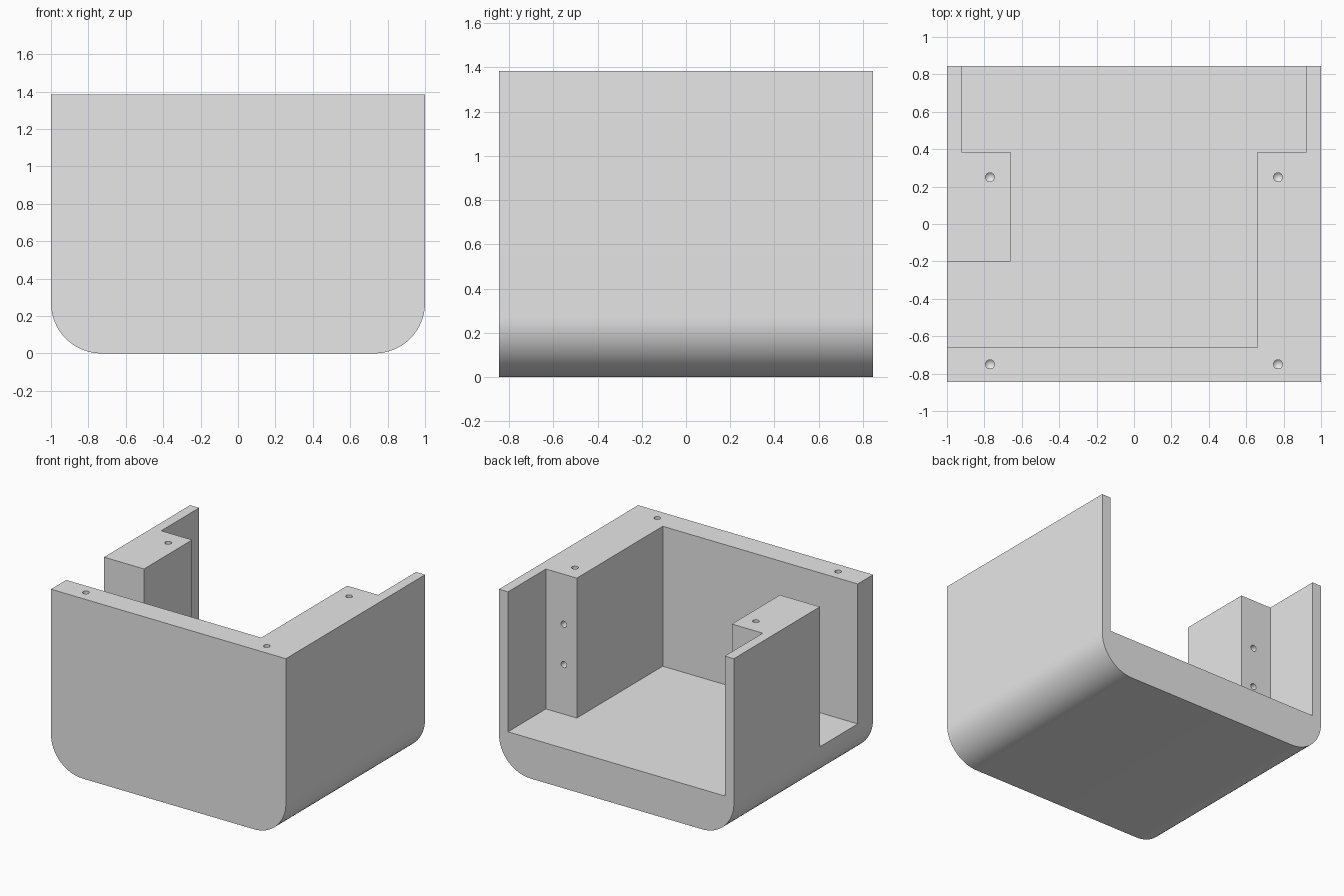
import bpy
import bmesh
from math import pi, sin, cos
from mathutils import Matrix, Vector

if "Cube" in bpy.data.objects:
    bpy.data.objects.remove(bpy.data.objects["Cube"], do_unlink=True)

HALF_W, HALF_D, HEIGHT = 1.0, 0.846, 1.385
FLOOR, RADIUS = 0.308, 0.27
POST_X, WALL_X, POST_BACK = 0.66, 0.923, 0.385
HOLE_X, HOLE_R = 0.77, 0.024

grey = bpy.data.materials.new("plain grey")
grey.use_nodes = True
grey.diffuse_color = (0.8, 0.8, 0.8, 1)
grey.node_tree.nodes["Principled BSDF"].inputs["Base Color"].default_value = (0.8, 0.8, 0.8, 1)


def make_object(name, bm):
    bmesh.ops.recalc_face_normals(bm, faces=bm.faces)
    mesh = bpy.data.meshes.new(name)
    bm.to_mesh(mesh)
    bm.free()
    mesh.materials.append(grey)
    obj = bpy.data.objects.new(name, mesh)
    bpy.context.collection.objects.link(obj)
    return obj


def prism(name, outline, direction):
    """Extrude a closed outline of 3D points along a direction."""
    bm = bmesh.new()
    face = bm.faces.new([bm.verts.new(p) for p in outline])
    grown = bmesh.ops.extrude_face_region(bm, geom=[face])["geom"]
    verts = [g for g in grown if isinstance(g, bmesh.types.BMVert)]
    bmesh.ops.translate(bm, verts=verts, vec=Vector(direction))
    return make_object(name, bm)


def add_drill(bm, mouth, depth, turn):
    """Round drill with a pointed tip, starting just outside the mouth."""
    made = bmesh.ops.create_cone(bm, cap_ends=True, segments=24,
                                 radius1=HOLE_R, radius2=HOLE_R, depth=depth)["verts"]
    tip = next(f for f in made[0].link_faces if len(f.verts) > 4 and f.normal.z < 0) \
        if made[0].co.z < 0 else None
    if tip:
        poked = bmesh.ops.poke(bm, faces=[tip])["verts"]
        poked[0].co.z -= HOLE_R
        made = made + poked
    place = Matrix.Translation(mouth) @ turn @ Matrix.Translation((0, 0, 0.02 - depth / 2))
    bmesh.ops.transform(bm, matrix=place, verts=made)


def cut(target, cutter):
    mod = target.modifiers.new("cut", "BOOLEAN")
    mod.operation = "DIFFERENCE"
    mod.solver = "EXACT"
    mod.object = cutter
    bpy.context.view_layer.objects.active = target
    bpy.ops.object.modifier_apply(modifier=mod.name)
    bpy.data.objects.remove(cutter, do_unlink=True)


# Solid block with rounded lower side edges
steps = 16
right_arc = [(HALF_W - RADIUS + RADIUS * sin(a), RADIUS - RADIUS * cos(a))
             for a in (pi / 2 * i / steps for i in range(steps + 1))]
right_side = right_arc + [(HALF_W, HEIGHT)]
section = right_side + [(-x, z) for x, z in reversed(right_side)]
housing = prism("housing", [(x, -HALF_D, z) for x, z in section], (0, 2 * HALF_D, 0))

# Cavity open at the top, the back and one side window
plan = [(WALL_X, 1), (WALL_X, POST_BACK), (POST_X, POST_BACK), (POST_X, -0.66),
        (-1.2, -0.66), (-1.2, -0.2), (-POST_X, -0.2), (-POST_X, POST_BACK),
        (-WALL_X, POST_BACK), (-WALL_X, 1)]
cut(housing, prism("cavity_cutter", [(x, y, FLOOR) for x, y in plan], (0, 0, 1.5)))

# Screw holes in the rim and in the backs of both posts
drills = bmesh.new()
upright = Matrix.Identity(4)
backward = Matrix.Rotation(-pi / 2, 4, "X")
for x in (-HOLE_X, HOLE_X):
    for y in (-0.75, 0.25):
        add_drill(drills, (x, y, HEIGHT), 0.25, upright)
    for z in (0.69, 1.0):
        add_drill(drills, (x, POST_BACK, z), 0.2, backward)
cut(housing, make_object("hole_cutter", drills))

# Smooth rounded edges and hole walls, keep corners crisp
bpy.ops.object.select_all(action="DESELECT")
housing.select_set(True)
bpy.context.view_layer.objects.active = housing
bpy.ops.object.shade_smooth_by_angle(angle=pi / 6)
